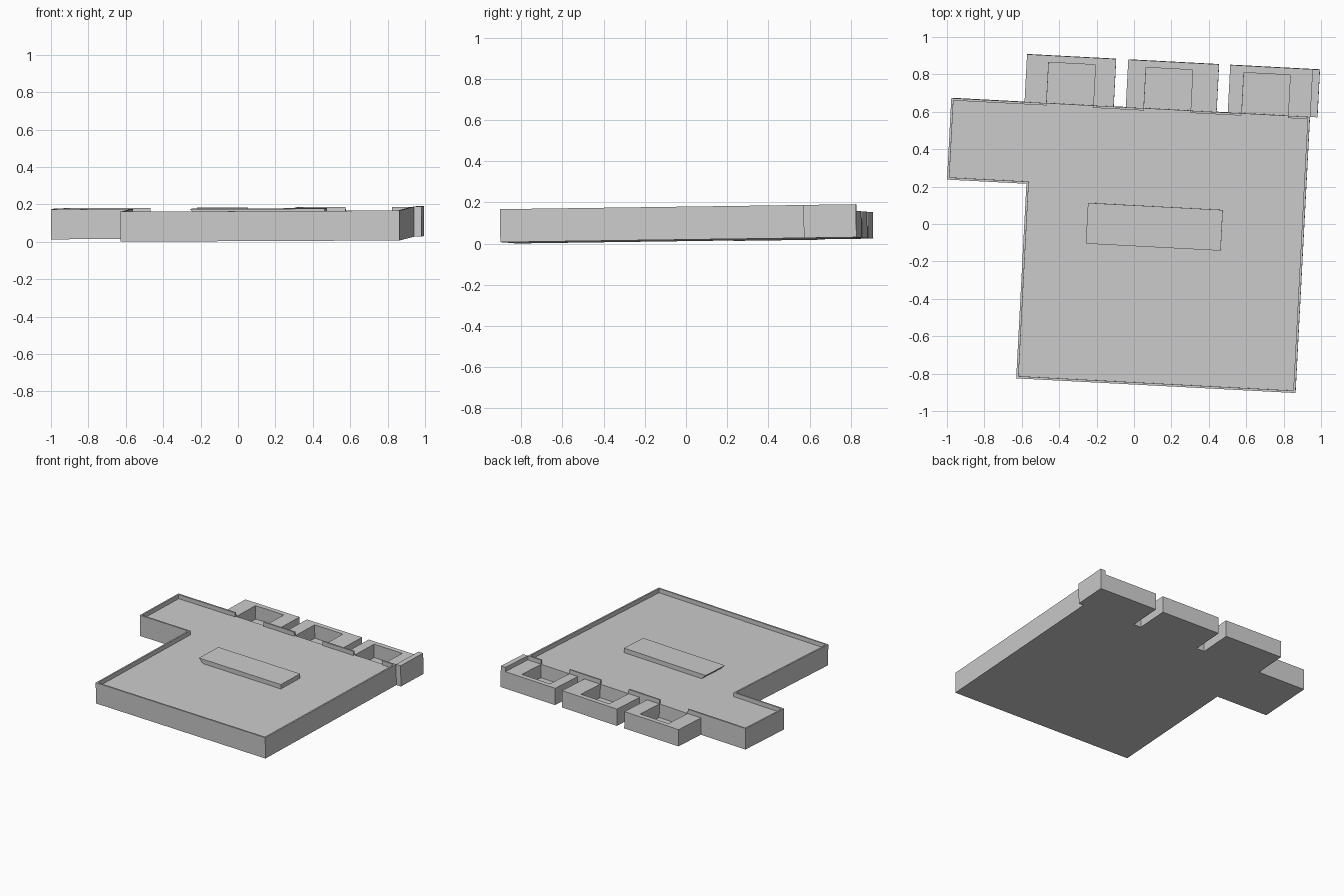
import bpy
import bmesh
from mathutils import Euler, Matrix, Vector

cube = bpy.data.objects.get("Cube")
if cube:
    bpy.data.objects.remove(cube, do_unlink=True)

GREY = (0.6, 0.6, 0.6, 1)
mat = bpy.data.materials.new("plain grey")
mat.use_nodes = True
mat.diffuse_color = GREY
mat.node_tree.nodes["Principled BSDF"].inputs["Base Color"].default_value = GREY

# The whole slab is turned a little and leans slightly
PLACE = (Matrix.Translation((0, 0, 0.0148))
         @ Euler((0.0135, -0.005, 0)).to_matrix().to_4x4()
         @ Matrix.Rotation(-0.0524, 4, "Z"))

FLOOR, TOP, RIM = 0.128, 0.16, 0.012
LEFT, STEP, RIGHT = -1.01, -0.585, 0.91
FRONT, NOTCH, BACK, REAR = -0.855, 0.187, 0.623, 0.878


def prism(name, outline, z0, z1, taper=None):
    """Extrude an outline upwards; taper may shift the bottom points."""
    bm = bmesh.new()
    low = [bm.verts.new((x, y, z0)) for x, y in outline]
    face = bm.faces.new(low)
    new = bmesh.ops.extrude_face_region(bm, geom=[face])["geom"]
    for v in new:
        if isinstance(v, bmesh.types.BMVert):
            v.co.z = z1
    if taper:
        for v in low:
            v.co += taper(v.co)
    bmesh.ops.recalc_face_normals(bm, faces=bm.faces)
    bm.transform(PLACE)
    mesh = bpy.data.meshes.new(name)
    bm.to_mesh(mesh)
    bm.free()
    mesh.materials.append(mat)
    obj = bpy.data.objects.new(name, mesh)
    bpy.context.collection.objects.link(obj)
    return obj


def box(name, x0, x1, y0, y1, z0, z1, taper=None):
    return prism(name, [(x0, y0), (x1, y0), (x1, y1), (x0, y1)], z0, z1, taper)


# Main floor slab
prism("floor_slab", [(LEFT, NOTCH), (STEP, NOTCH), (STEP, FRONT), (RIGHT, FRONT),
                     (RIGHT, BACK), (LEFT, BACK)], 0, FLOOR)

# Low rim around the sides
box("front_rim", STEP, RIGHT, FRONT, FRONT + RIM, FLOOR, TOP)
box("left_rim", RIGHT - RIM, RIGHT, FRONT + RIM, BACK - RIM, FLOOR, TOP)
box("right_rim", STEP, STEP + RIM, FRONT + RIM, NOTCH + RIM, FLOOR, TOP)
box("wing_front_rim", LEFT, STEP, NOTCH, NOTCH + RIM, FLOOR, TOP)
box("wing_side_rim", LEFT, LEFT + RIM, NOTCH + RIM, BACK - RIM, FLOOR, TOP)

# Rear bays: U-shaped blocks around a sunken pit
bays = [(-0.618, -0.141, -0.50, -0.25),
        (-0.076, 0.41, 0.021, 0.271),
        (0.47, 0.95, 0.545, 0.793)]
PIT_END, PIT_FLOOR = 0.841, 0.025
rim_start = LEFT
for i, (x0, x1, p0, p1) in enumerate(bays, 1):
    x1 = min(x1, RIGHT)
    prism(f"bay_{i}", [(x0, BACK), (p0, BACK), (p0, PIT_END), (p1, PIT_END),
                       (p1, BACK), (x1, BACK), (x1, REAR), (x0, REAR)], 0, FLOOR)
    box(f"pit_floor_{i}", p0, p1, BACK, PIT_END, 0, PIT_FLOOR)
    # Back rim is open at each pit
    box(f"back_rim_{i}", rim_start, p0, BACK - RIM, BACK, FLOOR, TOP)
    rim_start = p1
box("back_rim_end", rim_start, RIGHT, BACK - RIM, BACK, FLOOR, TOP)

# Taller end wall on the last bay
box("bay_end_wall", RIGHT, 0.95, BACK, REAR, 0, TOP)

# Raised central platform, undercut at one end
box("platform", -0.251, 0.471, -0.116, 0.102, FLOOR, TOP + 0.002,
    lambda co: Vector((0.035 if co.x < 0 else 0, 0, 0)))
